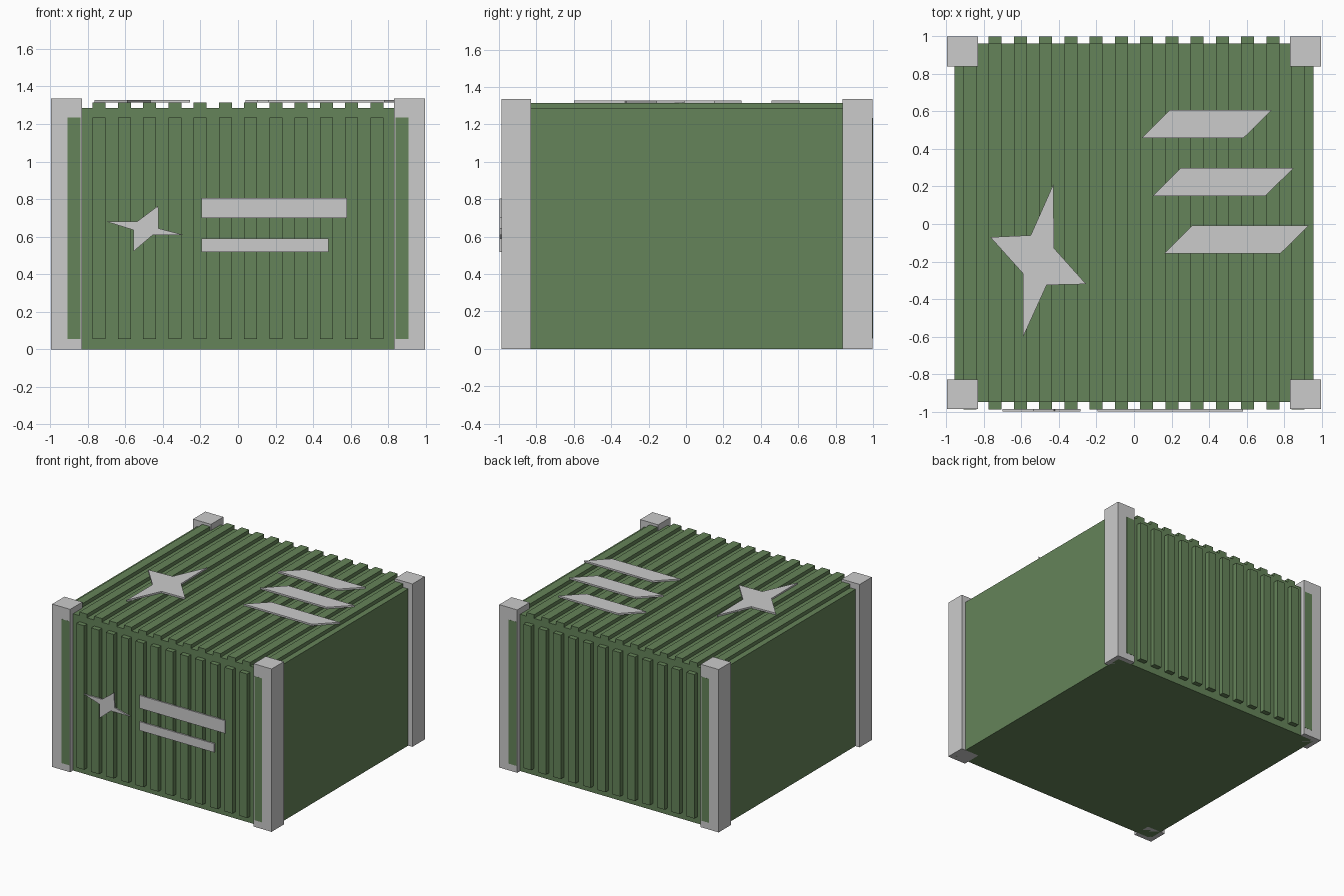
import bpy
import bmesh
from mathutils import Vector

if "Cube" in bpy.data.objects:
    bpy.data.objects.remove(bpy.data.objects["Cube"])

green = bpy.data.materials.new("green_paint")
green.diffuse_color = (0.13, 0.23, 0.10, 1)
green.use_nodes = True
green.node_tree.nodes["Principled BSDF"].inputs["Base Color"].default_value = green.diffuse_color


def finish(name, bm, mat=None):
    bmesh.ops.recalc_face_normals(bm, faces=bm.faces)
    mesh = bpy.data.meshes.new(name)
    bm.to_mesh(mesh)
    bm.free()
    if mat:
        mesh.materials.append(mat)
    obj = bpy.data.objects.new(name, mesh)
    bpy.context.collection.objects.link(obj)
    return obj


def add_box(bm, lo, hi):
    lo, hi = Vector(lo), Vector(hi)
    verts = bmesh.ops.create_cube(bm, size=1)["verts"]
    for v in verts:
        v.co = (lo + hi) / 2 + v.co * (hi - lo)


def box(name, lo, hi, mat=None):
    bm = bmesh.new()
    add_box(bm, lo, hi)
    return finish(name, bm, mat)


def plate(name, outline, place, depth):
    # Flat outline placed in 3D, then extruded to a thin raised plate
    bm = bmesh.new()
    face = bm.faces.new([bm.verts.new(place(a, b)) for a, b in outline])
    ext = bmesh.ops.extrude_face_region(bm, geom=[face])["geom"]
    bmesh.ops.translate(bm, vec=depth,
                        verts=[g for g in ext if isinstance(g, bmesh.types.BMVert)])
    return finish(name, bm)


# Container body
box("container_body", (-0.957, -0.948, 0), (0.957, 0.96, 1.285), green)

# Corrugation ribs on roof, front and back
RIBS, PITCH, HALF = 14, 0.1345, 0.035
roof, front, back = bmesh.new(), bmesh.new(), bmesh.new()
for i in range(RIBS):
    x = (i - (RIBS - 1) / 2) * PITCH
    add_box(roof, (x - HALF, -0.948, 1.275), (x + HALF, 0.96, 1.315))
    add_box(front, (x - HALF, -0.987, 0.055), (x + HALF, -0.94, 1.235))
    add_box(back, (x - HALF, 0.95, 0.055), (x + HALF, 0.999, 1.235))
finish("roof_ribs", roof, green)
finish("front_ribs", front, green)
finish("back_ribs", back, green)

# Corner posts
for side, x0, x1 in (("left", -0.995, -0.832), ("right", 0.832, 0.995)):
    box(f"front_{side}_post", (x0, -0.986, 0), (x1, -0.828, 1.335))
    box(f"back_{side}_post", (x0, 0.838, 0), (x1, 0.998, 1.335))

# Raised plates on the front
def on_front(x, z):
    return (x, -0.986, z)


front_depth = Vector((0, -0.012, 0))
plate("front_star_plate", [(-0.70, 0.68), (-0.535, 0.682), (-0.425, 0.765), (-0.422, 0.644),
                           (-0.285, 0.608), (-0.455, 0.608), (-0.556, 0.522), (-0.556, 0.635)],
      on_front, front_depth)
for i, (x1, z0, z1) in enumerate([(0.58, 0.70, 0.805), (0.483, 0.518, 0.59)]):
    plate(f"front_bar_plate_{i + 1}", [(-0.195, z0), (x1, z0), (x1, z1), (-0.195, z1)],
          on_front, front_depth)

# Raised plates on the roof
def on_roof(x, y):
    return (x, y, 1.314)


roof_depth = Vector((0, 0, 0.014))
plate("roof_star_plate", [(-0.765, -0.07), (-0.55, -0.06), (-0.43, 0.21), (-0.425, -0.13),
                          (-0.255, -0.32), (-0.465, -0.325), (-0.59, -0.60), (-0.59, -0.265)],
      on_roof, roof_depth)
for i, (x0, x1, y0) in enumerate([(0.04, 0.583, 0.458), (0.10, 0.70, 0.15), (0.16, 0.78, -0.157)]):
    plate(f"roof_slanted_plate_{i + 1}",
          [(x0, y0), (x1, y0), (x1 + 0.15, y0 + 0.148), (x0 + 0.15, y0 + 0.148)],
          on_roof, roof_depth)
